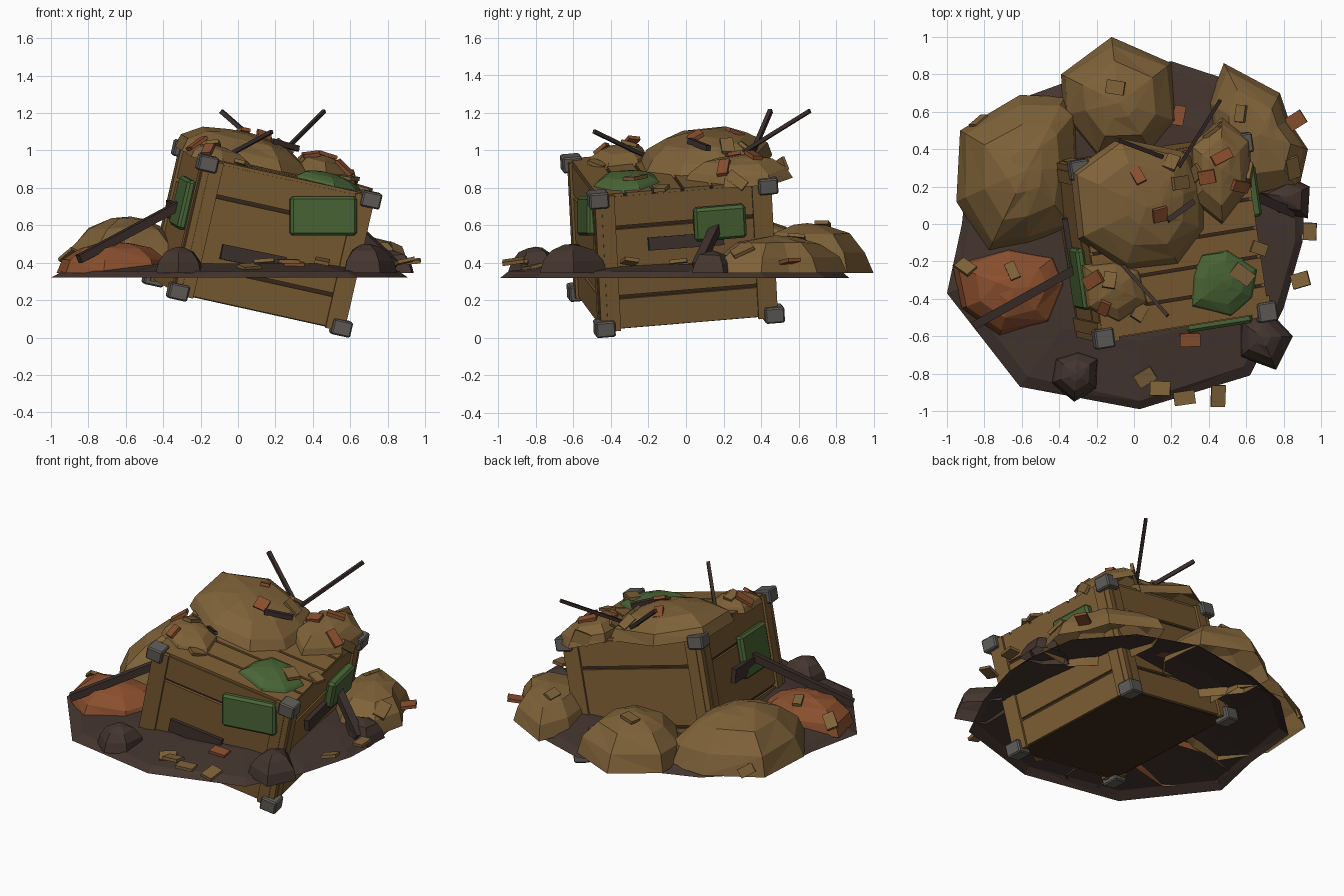
import bpy, bmesh, math, random
from mathutils import Matrix, Vector

if "Cube" in bpy.data.objects:
    bpy.data.objects.remove(bpy.data.objects["Cube"])

random.seed(4)


def colour(name, r, g, b):
    m = bpy.data.materials.new(name)
    m.diffuse_color = [((c / 255 + 0.055) / 1.055) ** 2.4 for c in (r, g, b)] + [1]
    m.use_nodes = True
    m.node_tree.nodes["Principled BSDF"].inputs["Base Color"].default_value = m.diffuse_color
    return m


TAN = colour("dry earth", 127, 98, 57)
PLANK = colour("crate wood", 124, 93, 52)
ORANGE = colour("rust clay", 138, 79, 46)
GREEN = colour("moss green", 73, 101, 54)
MUD = colour("dark mud", 68, 53, 47)
BEAM = colour("charred wood", 60, 47, 43)
GREY = colour("iron grey", 97, 94, 90)
GAP = colour("gap shadow", 58, 41, 27)


def finish(name, bm, mat, matrix=Matrix()):
    bmesh.ops.recalc_face_normals(bm, faces=bm.faces)
    me = bpy.data.meshes.new(name)
    bm.to_mesh(me)
    bm.free()
    me.materials.append(mat)
    ob = bpy.data.objects.new(name, me)
    ob.matrix_world = matrix
    bpy.context.collection.objects.link(ob)
    return ob


def boxes(name, items, mat, matrix=Matrix(), bevel=0):
    """Several boxes, each (centre, size), in one object."""
    bm = bmesh.new()
    for c, s in items:
        bmesh.ops.create_cube(bm, size=1, matrix=Matrix.Translation(c) @ Matrix.Diagonal((*s, 1)))
    ob = finish(name, bm, mat, matrix)
    if bevel:
        mod = ob.modifiers.new("bevel", 'BEVEL')
        mod.width, mod.segments = bevel, 1
    return ob


def stick(name, a, b, w, mat=BEAM, h=None):
    a, b = Vector(a), Vector(b)
    q = (b - a).to_track_quat('X', 'Z').to_matrix().to_4x4()
    return boxes(name, [((0, 0, 0), ((b - a).length, w, h or w))], mat,
                 Matrix.Translation((a + b) / 2) @ q)


def shell(name, outline, rings, mat, base, wobble=0.04):
    """Open faceted dome over an outline; rings are (scale, height) pairs."""
    bm = bmesh.new()
    n = len(outline)
    cx, cy = (sum(p[i] for p in outline) / n for i in (0, 1))

    def vert(x, y, k, h):
        px, py = cx + (x - cx) * k, cy + (y - cy) * k
        return bm.verts.new((px, py, base(px, py) + h))

    loops = []
    for j, (k, h) in enumerate(rings):
        w = wobble if j else 0
        loops.append([vert(x, y, k * random.uniform(1 - w, 1 + w), h * random.uniform(1 - w, 1 + w))
                      for x, y in outline])
    for lo, hi in zip(loops, loops[1:]):
        for i in range(n):
            m = (i + 1) % n
            bm.faces.new((lo[i], lo[m], hi[m]))
            bm.faces.new((lo[i], hi[m], hi[i]))
    top = vert(cx, cy, 0, rings[-1][1] * 1.06)
    for i in range(n):
        bm.faces.new((loops[-1][i], loops[-1][(i + 1) % n], top))
    return finish(name, bm, mat)


def heap(name, outline, height, mat, base):
    prof = ((1, 0), (.9, .42), (.62, .8), (.28, .95))
    return shell(name, outline, [(k, h * height) for k, h in prof], mat, base)


# Tilted frame of the sunken crate
ex = Vector((0.86, 0.14, -0.19)).normalized()
ey = Vector((-0.15, 0.90, 0.08))
ey = (ey - ex * ey.dot(ex)).normalized()
ez = ex.cross(ey)
ROT = Matrix((ex, ey, ez)).transposed().to_4x4()
C = Vector((0.128, -0.072, 0.53))
CRATE = Matrix.Translation(C) @ ROT
HX, HY, HZ = 0.452, 0.457, 0.352


def ground(x, y):
    return 0.345


def lid(x, y):
    p = C + ez * 0.36
    return p.z - (ez.x * (x - p.x) + ez.y * (y - p.y)) / ez.z


# Mud patch
shell("mud_patch", [(-1, -.37), (-.61, -.87), (.03, -.99), (.62, -.81), (.8, -.45), (.9, -.1), (.91, .1),
                    (.86, .42), (.6, .74), (.2, .87), (-.25, .8), (-.58, .68), (-.88, .4), (-.92, 0)],
      [(1, 0), (.94, .035), (.65, .075)], MUD, lambda x, y: 0.32, 0.02)

# Crate core, wall planks and lid planks
boxes("crate_core", [((0, 0, 0), (0.89, 0.9, 0.73))], GAP, CRATE)
walls, battens = [], []
for z, h in ((-.28, .16), (0, .36), (.28, .16)):
    for s in (-1, 1):
        walls.append(((0, s * (HY - .005), z), (0.88, 0.03, h)))
        walls.append(((s * (HX - .005), 0, z), (0.03, 0.89, h)))
boxes("wall_planks", walls, PLANK, CRATE)
boxes("lid_planks", [((0, -0.39 + i * 0.156, 0.362), (0.92, 0.14, 0.03)) for i in range(6)], PLANK, CRATE)

# Corner posts, flanking battens and iron caps
corners = [(sx, sy) for sx in (-1, 1) for sy in (-1, 1)]
for sx, sy in corners:
    battens.append(((sx * (HX - .05), sy * (HY + .01), 0), (0.07, 0.03, 0.74)))
    battens.append(((sx * (HX + .01), sy * (HY - .05), 0), (0.03, 0.07, 0.74)))
boxes("corner_posts", [((sx * (HX - .01), sy * (HY - .01), 0), (0.06, 0.06, 0.74)) for sx, sy in corners],
      PLANK, CRATE)
boxes("corner_battens", battens, PLANK, CRATE)
boxes("iron_caps", [((sx * HX, sy * HY, sz * HZ), (0.105, 0.105, 0.085)) for sx, sy in corners
                    for sz in (-1, 1)], GREY, CRATE, 0.008)

# Green side panels
yaw = Matrix.Rotation(math.radians(9), 4, 'Z')
boxes("front_panel", [((0, 0, 0), (0.36, 0.06, 0.21))], GREEN,
      Matrix.Translation((0.455, -0.525, 0.65)) @ yaw, 0.015)
boxes("right_panel", [((0, 0, 0), (0.06, 0.28, 0.18))], GREEN,
      Matrix.Translation((0.62, 0.18, 0.615)) @ ROT, 0.015)
boxes("left_panel", [((0, 0, 0), (0.05, 0.33, 0.27))], GREEN,
      Matrix.Translation((-0.295, -0.29, 0.72)) @ ROT, 0.015)

# Earth heaps around the crate
heap("left_heap", [(-.31, .6), (-.37, .68), (-.61, .69), (-.93, .5), (-.95, .12), (-.78, -.15), (-.57, -.12),
                   (-.33, -.02), (-.3, .3)], .3, TAN, ground)
heap("back_heap", [(-.12, 1), (.2, .86), (.23, .55), (.1, .38), (-.2, .36), (-.38, .58), (-.39, .8)],
     .265, TAN, ground)
heap("right_heap", [(.48, .86), (.78, .7), (.83, .55), (.93, .4), (.88, .18), (.64, .14), (.43, .35), (.4, .65)],
     .2, TAN, ground)
heap("rust_heap", [(-.67, -.13), (-.42, -.17), (-.36, -.32), (-.45, -.53), (-.72, -.6), (-.92, -.45),
                   (-.97, -.22)], .165, ORANGE, ground)

# Earth heaps and moss on the lid
heap("lid_heap", [(-.34, .28), (-.08, .46), (.3, .38), (.38, .2), (.38, -.03), (.24, -.22), (-.05, -.25),
                  (-.3, -.08)], .17, TAN, lid)
heap("lid_side_heap", [(.47, .57), (.62, .45), (.63, .2), (.47, -.01), (.31, .12), (.3, .42)], .13, TAN, lid)
heap("lid_front_heap", [(-.28, -.22), (-.1, -.2), (.03, -.25), (.08, -.42), (-.08, -.53), (-.25, -.45)],
     .085, TAN, lid)
heap("lid_moss", [(.36, -.16), (.5, -.13), (.67, -.24), (.64, -.4), (.52, -.5), (.3, -.45), (.31, -.28)],
     .075, GREEN, lid)

# Mud boulders
heap("front_boulder", [(-.3, -.68), (-.19, -.72), (-.2, -.88), (-.32, -.95), (-.44, -.85), (-.42, -.72)],
     .14, MUD, ground)
heap("right_boulder", [(.68, -.42), (.85, -.6), (.76, -.78), (.57, -.71), (.57, -.52)], .155, MUD, ground)
heap("side_boulder", [(.82, .26), (.94, .2), (.93, .03), (.77, .06), (.65, .17)], .12, MUD, ground)

# Chips scattered over whatever lies below them
tan_chips = [(-.83, .55), (.57, .59), (.42, .5), (.94, -.04), (.89, -.3), (.45, -.92), (.27, -.93), (.14, -.88),
             (.06, -.82), (-.65, -.25), (-.9, -.23), (-.13, -.3), (.03, -.47), (.62, .27), (.33, .27),
             (-.1, .73), (.67, -.13), (.25, .22), (.85, .3), (.58, -.27), (.2, .33)]
rust_chips = [(.86, .55), (.24, .58), (.39, .25), (.14, .05), (.02, .26), (.57, .2), (-.22, -.3), (-.16, -.45),
              (.3, -.62), (.47, .36)]
bpy.context.view_layer.update()
deps = bpy.context.evaluated_depsgraph_get()
spots = []
for mat, pts in ((TAN, tan_chips), (ORANGE, rust_chips)):
    for x, y in pts:
        hit, loc, nor, *_ = bpy.context.scene.ray_cast(deps, (x, y, 3), (0, 0, -1))
        if not hit or loc.z < 0.37:
            loc, nor = Vector((x, y, 0.4)), Vector((0, 0, 1))
        nor = (nor if nor.z > 0 else -nor) + Vector([random.uniform(-.25, .25) for _ in range(3)])
        spots.append((mat, loc, nor))
for mat, loc, nor in spots:
    m = (Matrix.Translation(loc + Vector((0, 0, .008))) @ nor.to_track_quat('Z', 'Y').to_matrix().to_4x4()
         @ Matrix.Rotation(random.uniform(0, 6), 4, 'Z'))
    boxes("chip", [((0, 0, 0), (random.uniform(.08, .12), random.uniform(.055, .08), .02))], mat, m)

# Charred beams and loose boards
stick("left_beam", (-.85, -.54, .42), (-.31, -.24, .71), .045)
stick("right_beam", (.85, .06, .38), (.6, .17, .61), .05)
stick("right_board", (.645, -.2, .5), (.585, .2, .53), .03, h=.07)
stick("front_board", (-.09, -.58, .46), (.25, -.525, .39), .04, h=.08)
stick("left_board", (-.325, -.25, .66), (-.37, .03, .69), .03, h=.09)

# Sticks standing in the lid heaps
stick("back_stick", (.23, .29, .98), (.46, .66, 1.21), .02)
stick("tall_stick", (-.09, .45, 1.21), (.15, .36, 1.0), .023)
stick("front_stick", (.18, -.49, 1.1), (-.06, -.22, .97), .02)
stick("short_stick", (.18, .02, 1.05), (.32, .12, 1.01), .03)
